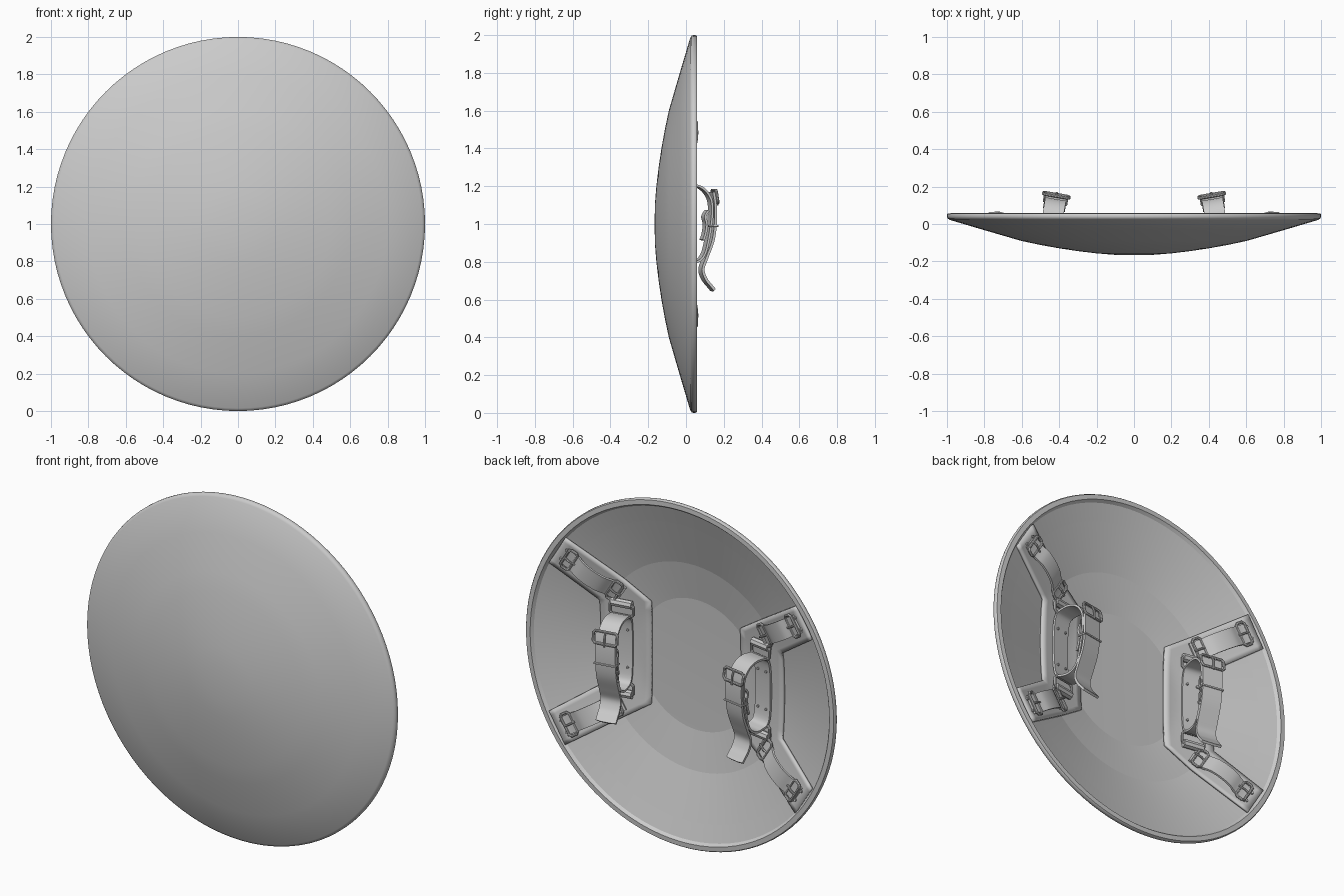
import bpy, bmesh, math
from mathutils import Vector, Matrix

if "Cube" in bpy.data.objects:
    bpy.data.objects.remove(bpy.data.objects["Cube"])

# Everything is modelled about the shield centre (0, 0, 1)
ORIGIN = (0, 0, 1)
INNER = [(0, -.115), (.38, -.106), (.6, -.068), (.86, .012), (.955, .042)]


def surf(x, z):
    """Height of the concave inner face at x, z."""
    r = math.hypot(x, z)
    for (a, ya), (b, yb) in zip(INNER, INNER[1:]):
        if r <= b:
            return ya + (yb - ya) * (r - a) / (b - a)
    return INNER[-1][1]


def finish(ob, mirror="", angle=35):
    ob.location = ORIGIN
    bpy.ops.object.select_all(action='DESELECT')
    ob.select_set(True)
    bpy.context.view_layer.objects.active = ob
    if ob.type == 'CURVE':
        bpy.ops.object.convert(target='MESH')
        ob = bpy.context.object
    if angle:
        bpy.ops.object.shade_smooth_by_angle(angle=math.radians(angle))
    if mirror:
        m = ob.modifiers.new("mirror", 'MIRROR')
        m.use_axis = ('x' in mirror, False, 'z' in mirror)
        m.use_mirror_merge = False
    return ob


def from_bmesh(name, bm):
    bmesh.ops.recalc_face_normals(bm, faces=bm.faces)
    me = bpy.data.meshes.new(name)
    bm.to_mesh(me)
    bm.free()
    ob = bpy.data.objects.new(name, me)
    bpy.context.collection.objects.link(ob)
    return ob


def catmull(pts, closed, n=6):
    P = [Vector(p) for p in pts]
    k = len(P)
    get = (lambda i: P[i % k]) if closed else (lambda i: P[max(0, min(k - 1, i))])
    out = []
    for i in range(k if closed else k - 1):
        a, b, c, d = get(i - 1), get(i), get(i + 1), get(i + 2)
        for j in range(n):
            t = j / n
            out.append(.5 * (2 * b + (c - a) * t + (2 * a - 5 * b + 4 * c - d) * t * t
                             + (3 * b - a - 3 * c + d) * t ** 3))
    return out if closed else out + [P[-1]]


def ribbon(name, pts, frame, width, thick, mirror, closed=False, tip=1):
    """Leather strap: (along, height) path swept across its width."""
    path = catmull(pts, closed)
    n = len(path)
    bm = bmesh.new()
    rows = []
    for i, p in enumerate(path):
        a = path[(i - 1) % n] if closed else path[max(i - 1, 0)]
        b = path[(i + 1) % n] if closed else path[min(i + 1, n - 1)]
        t = (b - a).normalized()
        o = Vector((-t.y, t.x)) * thick / 2
        w = width / 2 * (tip if i == n - 1 else 1)
        rows.append([bm.verts.new(frame @ Vector((q.x, s * w, q.y)))
                     for q, s in ((p + o, -1), (p + o, 1), (p - o, 1), (p - o, -1))])
    for i in range(n if closed else n - 1):
        r, s = rows[i], rows[(i + 1) % n]
        for j in range(4):
            bm.faces.new((r[j], r[(j + 1) % 4], s[(j + 1) % 4], s[j]))
    if not closed:
        bm.faces.new(rows[0])
        bm.faces.new(rows[-1])
    return finish(from_bmesh(name, bm), mirror)


def wire(name, pts, frame, radius, mirror, closed=True):
    """Round metal wire through points given in the strap frame."""
    cu = bpy.data.curves.new(name, 'CURVE')
    cu.dimensions = '3D'
    cu.bevel_depth = radius
    cu.bevel_resolution = 2
    cu.use_fill_caps = True
    sp = cu.splines.new('POLY')
    sp.points.add(len(pts) - 1)
    for q, p in zip(sp.points, pts):
        q.co = (*(frame @ Vector(p)), 1)
    sp.use_cyclic_u = closed
    ob = bpy.data.objects.new(name, cu)
    bpy.context.collection.objects.link(ob)
    return finish(ob, mirror)


def rect(s, h, ls, lw, tilt=0, c=.012):
    """Chamfered rectangle lying along the strap."""
    q = [(ls - c, lw), (ls, lw - c), (ls, c - lw), (ls - c, -lw),
         (c - ls, -lw), (-ls, c - lw), (-ls, lw - c), (c - ls, lw)]
    return [(s + a, b, h + a * tilt) for a, b in q]


def buckle(name, s, h, ls, lw, frame, mirror, tilt=0):
    wire(name + "_frame", rect(s, h, ls, lw, tilt), frame, .008, mirror)
    wire(name + "_prong", [(s - ls - .012, 0, h + .008 - ls * tilt), (s, 0, h + .012),
                           (s + ls, 0, h + .004 + ls * tilt)], frame, .006, mirror, False)


def make_frame(origin, along, normal):
    a, n = Vector(along).normalized(), Vector(normal).normalized()
    w = n.cross(a).normalized()
    n = a.cross(w)
    m = Matrix((a, w, n)).transposed().to_4x4()
    return Matrix.Translation(origin) @ m


# Shield dish: lathe of a smooth front, rolled rim and banded inner face
front = [(0, -.166), (.1, -.165), (.2, -.157), (.3, -.145), (.4, -.130), (.5, -.112),
         (.6, -.091), (.8, -.033), (.985, .022), (.997, .030), (1, .038), (1, .05), (.995, .057)]
back = [(.968, .058), (.955, .042), (.86, .012), (.6, -.068), (.38, -.106), (0, -.115)]
prof = front + back
SEG = 96
bm = bmesh.new()
rings = []
for r, y in prof:
    k = SEG if r else 1
    rings.append([bm.verts.new((r * math.cos(2 * math.pi * i / SEG), y,
                                r * math.sin(2 * math.pi * i / SEG))) for i in range(k)])
for a, b in zip(rings, rings[1:]):
    for i in range(SEG):
        j = (i + 1) % SEG
        quad = [a[i % len(a)], a[j % len(a)], b[j % len(b)], b[i % len(b)]]
        bm.faces.new(list(dict.fromkeys(quad)))
for f in bm.faces:
    f.smooth = True
for ring in rings[len(front) - 1:-1]:
    for i in range(SEG):
        bm.edges.get((ring[i], ring[(i + 1) % SEG])).smooth = False
finish(from_bmesh("shield_dish", bm), angle=0)

# Leather backing: C-shaped band that hugs the inner face
edge_a = [(.745, .605), (.29, .30), (.29, -.30), (.745, -.605)]
edge_b = [(.85, .435), (.59, .25), (.59, -.25), (.85, -.435)]
bm = bmesh.new()
grid = []
for k in range(3):
    for i in range(13 if k == 2 else 12):
        t = i / 12
        a = Vector(edge_a[k]).lerp(Vector(edge_a[k + 1]), t)
        b = Vector(edge_b[k]).lerp(Vector(edge_b[k + 1]), t)
        row = []
        for j in range(9):
            p = a.lerp(b, j / 8)
            row.append(bm.verts.new((p.x, surf(p.x, p.y) + .008, p.y)))
        grid.append(row)
for r, s in zip(grid, grid[1:]):
    for j in range(8):
        bm.faces.new((r[j], r[j + 1], s[j + 1], s[j]))
panel = from_bmesh("leather_backing", bm)
sol = panel.modifiers.new("thickness", 'SOLIDIFY')
sol.thickness, sol.offset = .014, 0
finish(panel, "x")

# Diagonal adjusting straps, four copies
ca, sa = math.cos(math.radians(32)), math.sin(math.radians(32))
diag = make_frame((.61, surf(.61, .41) + .012, .41), (ca, .29, sa), (-.29 * ca, 1, -.29 * sa))
ribbon("diagonal_strap", [(-.19, .012), (-.15, .014), (-.11, .022), (-.06, .042), (0, .048),
                          (.06, .042), (.11, .022), (.15, .014), (.18, .012)],
       diag, .105, .012, "xz")
for s in (-.145, .145):
    buckle("diagonal_buckle", s, .024, .027, .064, diag, "xz")
for w in (-.035, .035):
    wire("diagonal_rivet", [(.185, w, 0), (.185, w, .016)], diag, .008, "xz", False)

# Arm loop: closed strap standing off the backing
arm = make_frame((.455, surf(.455, 0) + .012, 0), (0, 0, 1), (-.17, 1, 0))
ribbon("arm_loop", [(-.17, .025), (-.205, .08), (-.2, .135), (-.16, .175), (-.06, .20),
                    (.06, .215), (.14, .205), (.195, .155), (.205, .08), (.17, .025), (0, .012)],
       arm, .112, .012, "x", closed=True)

# Free end of the arm strap, curling away at the tip
ribbon("arm_strap_tail", [(.17, .222), (.1, .232), (0, .231), (-.09, .218), (-.18, .185),
                          (-.24, .165), (-.29, .18), (-.325, .207), (-.352, .23)],
       arm, .118, .014, "x", tip=.45)
ribbon("arm_strap_lining", [(.07, .195), (.04, .178), (0, .186), (-.05, .18), (-.085, .168)],
       arm, .1, .012, "x")
buckle("arm_buckle", .145, .238, .034, .07, arm, "x", -.15)

# Keeper loop around the two strap layers
wire("arm_keeper", [(-.01, w, h) for w, h in ((-.062, .196), (.062, .196), (.062, .242),
                                              (-.062, .242))], arm, .006, "x")

# Hinge rolls and rings anchoring the arm loop
wire("hinge_roll", [(.262, -.06, .03), (.262, .06, .03)], arm, .024, "xz", False)
wire("hinge_ring", rect(.23, .035, .034, .068), arm, .008, "xz")
for w in (-.03, .03):
    wire("loop_rivet", [(.11, w, .008), (.11, w, .03)], arm, .007, "xz", False)
